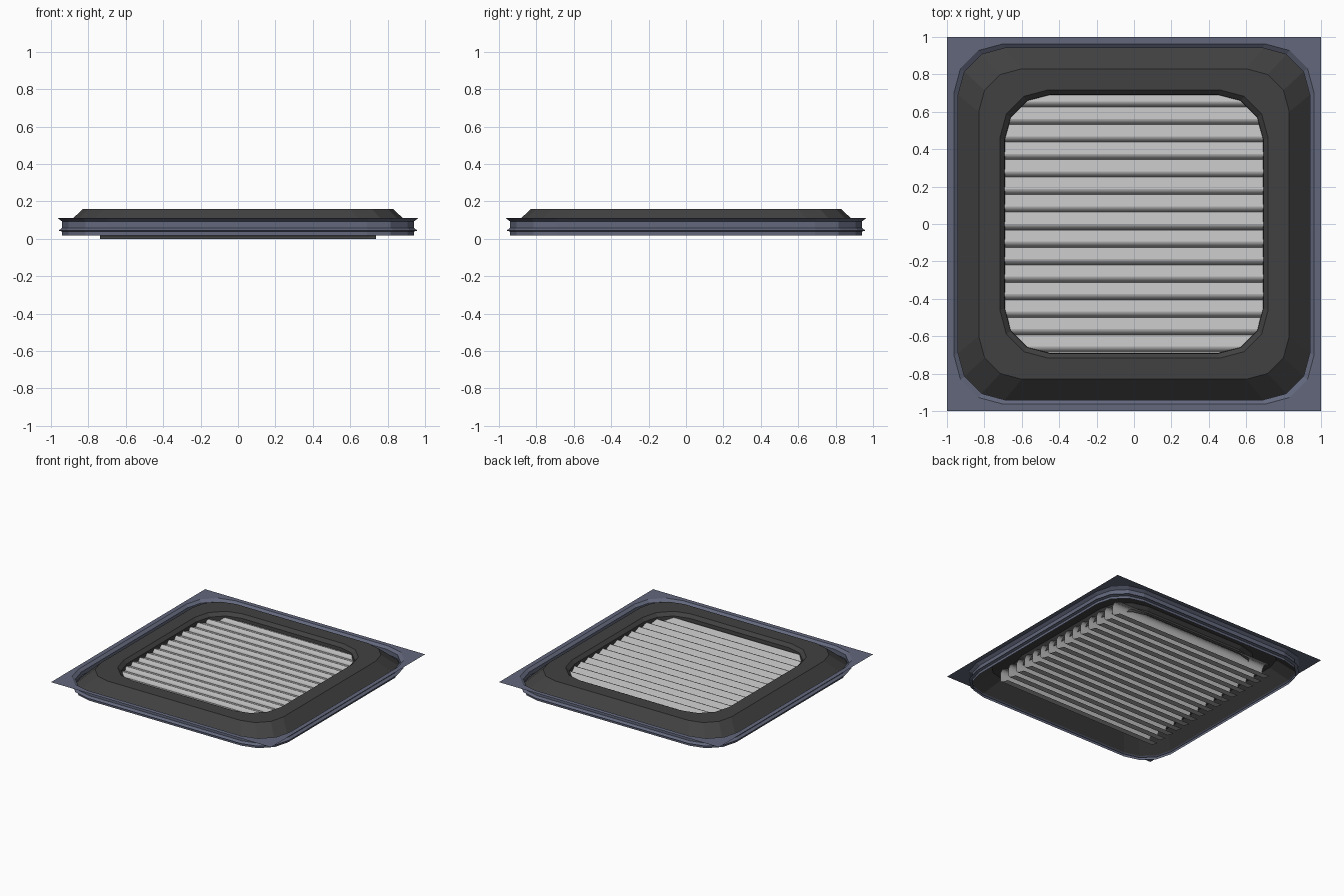
import bpy
from math import cos, sin, radians

cube = bpy.data.objects.get("Cube")
if cube:
    bpy.data.objects.remove(cube, do_unlink=True)


def material(name, rgb):
    mat = bpy.data.materials.new(name)
    mat.use_nodes = True
    mat.diffuse_color = (*rgb, 1)
    mat.node_tree.nodes["Principled BSDF"].inputs["Base Color"].default_value = (*rgb, 1)
    return mat


blue = material("slate_blue", (0.122, 0.136, 0.2))
dark = material("charcoal", (0.053, 0.053, 0.053))
light = material("light_grey", (0.5, 0.5, 0.5))


def make_object(name, verts, faces, mat):
    mesh = bpy.data.meshes.new(name)
    mesh.from_pydata(verts, [], faces)
    mesh.validate()
    mesh.materials.append(mat)
    obj = bpy.data.objects.new(name, mesh)
    bpy.context.collection.objects.link(obj)
    return obj


def rounded_square(half, straight, z):
    """Square outline whose corners are three-sided arcs."""
    r = half - straight
    arc = [(straight + r * cos(radians(a)), straight + r * sin(radians(a)))
           for a in (0, 30, 60, 90)]
    points = []
    for turn in range(4):
        for x, y in arc:
            for _ in range(turn):
                x, y = -y, x
            points.append((x, y, z))
    return points


def loft(name, levels, mat):
    """Skin a stack of rounded squares, given as (half, straight, z)."""
    verts = [p for level in levels for p in rounded_square(*level)]
    n = 16
    faces = []
    for k in range(len(levels) - 1):
        for i in range(n):
            j = (i + 1) % n
            faces.append((k * n + i, k * n + j, (k + 1) * n + j, (k + 1) * n + i))
    return make_object(name, verts, faces, mat)


# Thin square mounting plate with a rounded opening
PLATE_Z = 0.11
opening = rounded_square(0.963, 0.70, PLATE_Z)
corners = [(1, 1, PLATE_Z), (-1, 1, PLATE_Z), (-1, -1, PLATE_Z), (1, -1, PLATE_Z)]
plate_faces = []
for c in range(4):
    first = c * 4
    for i in range(first, first + 3):
        plate_faces.append((16 + c, i, i + 1))
    plate_faces.append((16 + c, first + 3, (first + 4) % 16, 16 + (c + 1) % 4))
make_object("mounting_plate", opening + corners, plate_faces, blue)

# Collar hanging below the plate, with a projecting seal lip
loft("collar", [(0.94, 0.69, 0.017), (0.94, 0.69, 0.038), (0.96, 0.70, 0.044),
                (0.94, 0.69, 0.058), (0.94, 0.69, 0.092),
                (0.963, 0.70, PLATE_Z)], blue)

# Raised dark frame: outer bevel, flat top, lip down into the grille opening
loft("grille_frame", [(0.94, 0.69, 0.052), (0.83, 0.60, 0.16),
                      (0.717, 0.46, 0.16), (0.692, 0.45, 0.135),
                      (0.69, 0.45, 0.1)], dark)

# Louvre blades: sloping top, rolled front edge, bottom flange turned back
PITCH = 0.0937
profile = [(0.097, 0.098), (0.034, 0.122), (0.026, 0.121), (0.016, 0.114),
           (0.007, 0.102), (0.002, 0.085), (0.002, 0.035),
           (0.02, 0.015), (0.09, 0.0)]
for k in range(15):
    front = -0.69 + PITCH * k
    verts = [(x, front + y, z) for y, z in profile for x in (-0.737, 0.737)]
    faces = [(2 * i, 2 * i + 2, 2 * i + 3, 2 * i + 1) for i in range(len(profile) - 1)]
    blade = make_object(f"louvre_blade_{k + 1}", verts, faces, light)
    for poly in blade.data.polygons:
        poly.use_smooth = 0 < poly.index < len(profile) - 2
